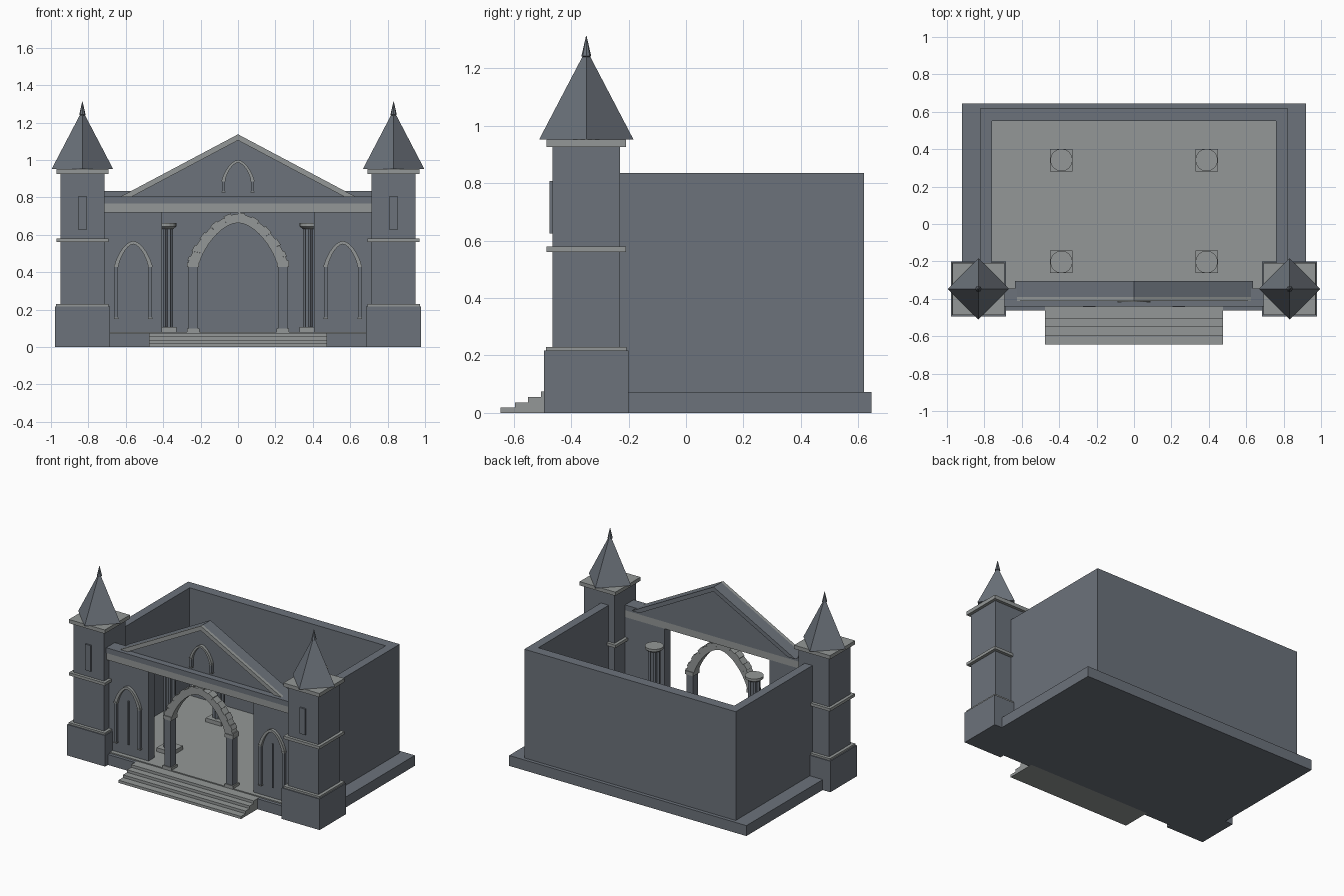
import bpy, bmesh, math

if "Cube" in bpy.data.objects:
    bpy.data.objects.remove(bpy.data.objects["Cube"])


def material(name, rgb):
    m = bpy.data.materials.new(name)
    m.diffuse_color = (*rgb, 1)
    m.use_nodes = True
    m.node_tree.nodes["Principled BSDF"].inputs["Base Color"].default_value = m.diffuse_color
    return m


DARK = material("dark stone", (0.150, 0.170, 0.198))
LIGHT = material("light stone", (0.295, 0.313, 0.309))


def finish(bm, name, mat):
    bmesh.ops.recalc_face_normals(bm, faces=bm.faces)
    me = bpy.data.meshes.new(name)
    bm.to_mesh(me)
    bm.free()
    me.materials.append(mat)
    ob = bpy.data.objects.new(name, me)
    bpy.context.collection.objects.link(ob)
    return ob


def add_loft(bm, rings):
    """Skin a list of vertex rings and cap both ends."""
    vs = [[bm.verts.new(p) for p in r] for r in rings]
    n = len(vs[0])
    for a, b in zip(vs, vs[1:]):
        for i in range(n):
            j = (i + 1) % n
            bm.faces.new((a[i], a[j], b[j], b[i]))
    bm.faces.new(vs[0])
    bm.faces.new(vs[-1])


def box(name, x0, x1, y0, y1, z0, z1, mat=DARK):
    bm = bmesh.new()
    add_loft(bm, [[(x0, y0, z), (x1, y0, z), (x1, y1, z), (x0, y1, z)] for z in (z0, z1)])
    return finish(bm, name, mat)


def block(name, x, y, r, z0, z1, mat=DARK, ry=None):
    ry = ry or r
    return box(name, x - r, x + r, y - ry, y + ry, z0, z1, mat)


def extrude_xz(name, pts, y0, y1, mat=DARK):
    bm = bmesh.new()
    add_loft(bm, [[(x, y, z) for x, z in pts] for y in (y0, y1)])
    return finish(bm, name, mat)


def turned(name, x, y, steps, sides, mat=DARK, flute=1.0):
    """Stack of (radius, z) rings, with alternate corners pulled in by flute."""
    bm = bmesh.new()
    rings = []
    for r, z in steps:
        ring = []
        for i in range(sides):
            a, q = 2 * math.pi * i / sides, r * (flute if i % 2 else 1)
            ring.append((x + q * math.cos(a), y + q * math.sin(a), z))
        rings.append(ring)
    add_loft(bm, rings)
    return finish(bm, name, mat)


def arch_curve(cx, w, z0, h, t):
    """Point on a pointed arch, t from -1 (left foot) to 1 (right foot)."""
    u = math.sin(t * math.pi / 2)
    return cx + w * u, z0 + h * max(0, 1 - abs(u) ** 1.8) ** 0.8


def arch(name, cx, z0, outer, inner, y0, y1, n=16, teeth=0.0):
    """Arch of wedge stones; every other stone stands proud by teeth."""
    bm = bmesh.new()
    for i in range(n):
        a, b = -1 + 2 * i / n, -1 + 2 * (i + 1) / n
        g = teeth * (i % 2)
        o = (outer[0] + g, outer[1] + g)
        pts = [arch_curve(cx, *inner[:1], z0, inner[1], a), arch_curve(cx, o[0], z0, o[1], a),
               arch_curve(cx, o[0], z0, o[1], b), arch_curve(cx, inner[0], z0, inner[1], b)]
        add_loft(bm, [[(x, y, z) for x, z in pts] for y in (y0, y1)])
    return finish(bm, name, LIGHT)


# Base, floor and steps
box("base_slab", -0.92, 0.92, -0.463, 0.645, 0, 0.073)
box("floor", -0.79, 0.79, -0.44, 0.60, 0.07, 0.081, LIGHT)
profile = [(-0.44, 0)]
for i, y in enumerate((-0.645, -0.595, -0.55, -0.505)):
    profile += [(y, 0.0185 * i), (y, 0.0185 * (i + 1))]
profile.append((-0.44, 0.074))
bm = bmesh.new()
add_loft(bm, [[(x, y, z) for y, z in profile] for x in (-0.475, 0.475)])
finish(bm, "front_steps", LIGHT)

# Hall walls
box("back_wall", -0.82, 0.82, 0.55, 0.62, 0.073, 0.835)
for s in (-1, 1):
    a, b = sorted((s * 0.76, s * 0.82))
    box("side_wall", a, b, -0.345, 0.55, 0.073, 0.835)

# Front wall with wide central opening, cornice and lintel
for s in (-1, 1):
    a, b = sorted((s * 0.407, s * 0.76))
    box("front_wall", a, b, -0.41, -0.345, 0.073, 0.72)
box("cornice", -0.72, 0.72, -0.437, -0.345, 0.72, 0.768, LIGHT)
box("lintel", -0.72, 0.72, -0.44, -0.345, 0.768, 0.805)

# Pediment: gable wall, deep raking frame and pale front trim
extrude_xz("gable_wall", [(-0.6, 0.80), (0.6, 0.80), (0, 1.11)], -0.395, -0.345)
rake = [(-0.635, 0.80), (0, 1.137), (0.635, 0.80), (0.575, 0.80), (0, 1.105), (-0.575, 0.80)]


def rake_frame(name, y0, y1, mat):
    bm = bmesh.new()
    for ids in ((0, 1, 4, 5), (1, 2, 3, 4)):
        add_loft(bm, [[(rake[i][0], y, rake[i][1]) for i in ids] for y in (y0, y1)])
    finish(bm, name, mat)


rake_frame("rake_beam", -0.39, -0.305, DARK)
rake_frame("rake_trim", -0.412, -0.39, LIGHT)

# Towers
TY = -0.347
for s in (-1, 1):
    x = s * 0.832
    block("tower_base", x, TY, 0.147, 0, 0.217)
    block("tower_shaft", x, TY, 0.118, 0.217, 0.93)
    block("tower_base_trim", x, TY, 0.14, 0.215, 0.23, LIGHT)
    block("tower_band", x, TY, 0.139, 0.56, 0.58, LIGHT)
    block("tower_cap", x, TY, 0.139, 0.926, 0.952, LIGHT)
    turned("tower_roof", x, TY, [(0.164, 0.952), (0.002, 1.262)], 4)
    turned("tower_finial", x, TY, [(0.005, 1.235), (0.017, 1.242), (0.001, 1.312)], 8)
    block("tower_window", x, -0.47, 0.022, 0.625, 0.807, ry=0.006)

# Inner fluted columns
for x in (-0.388, 0.388):
    for y in (-0.203, 0.342):
        block("column_base", x, y, 0.06, 0.08, 0.108, LIGHT)
        turned("column_shaft", x, y, [(0.04, 0.108), (0.04, 0.645)], 16, flute=0.75)
        turned("column_capital", x, y, [(0.042, 0.632), (0.06, 0.645), (0.06, 0.662)], 16, LIGHT)


def arched_frame(name, cx, y, half, post, z0, spring, apex, width, depth, teeth=0.0, n=16):
    """Two posts with feet and capitals carrying a pointed arch."""
    for s in (-1, 1):
        x = cx + s * (half - post)
        block(name + "_post", x, y, post, z0, spring, DARK, depth)
        block(name + "_foot", x, y, post * 1.35, z0, z0 + post * 0.8, LIGHT, depth * 1.2)
        block(name + "_capital", x, y, post * 1.3, spring - post, spring, LIGHT, depth * 1.2)
    h = apex - spring
    arch(name + "_arch", cx, spring, (half, h), (half - width, h - width * 0.8),
         y - depth, y + depth, n, teeth)


# Main entrance arch, side doors and gable window
arched_frame("entrance", 0, -0.41, 0.265, 0.025, 0.08, 0.452, 0.712, 0.06, 0.028, 0.008, 22)
for s in (-1, 1):
    arched_frame("side_door", s * 0.56, -0.417, 0.1, 0.009, 0.15, 0.437, 0.567, 0.022, 0.013)
    block("door_bar", s * 0.56, -0.412, 0.004, 0.155, 0.462, ry=0.006)
arched_frame("gable_window", 0, -0.403, 0.086, 0.008, 0.825, 0.893, 1.0, 0.018, 0.013)
